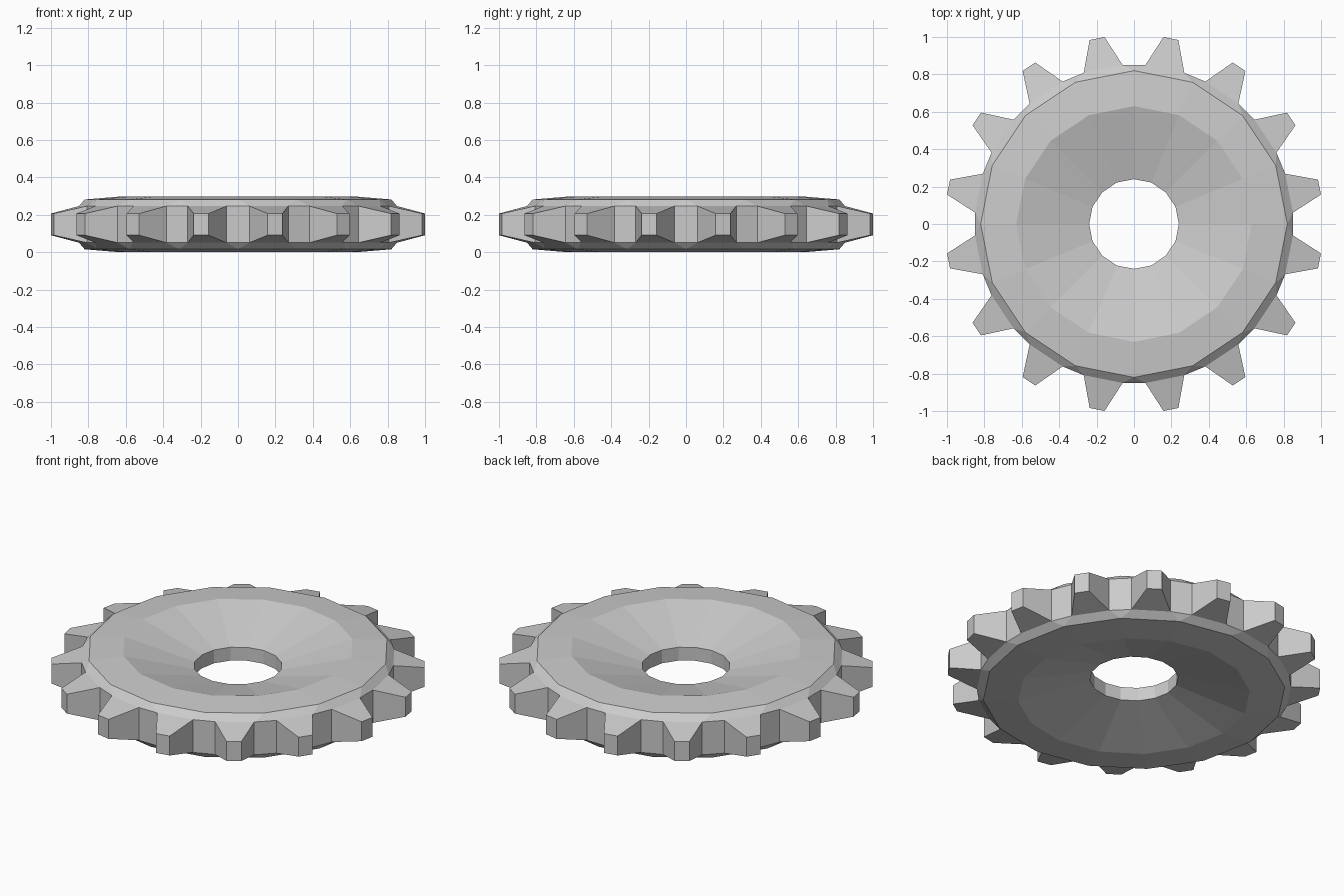
import bpy, bmesh
from math import cos, sin, radians

if "Cube" in bpy.data.objects:
    bpy.data.objects.remove(bpy.data.objects["Cube"])

TEETH = 16
STEP = 360 / TEETH
MID = 0.149                      # height of the symmetry plane

bm = bmesh.new()


def point(r, deg, z):
    a = radians(deg)
    return bm.verts.new((r * cos(a), r * sin(a), z))


def half(side):
    """Upper (side=1) or lower (side=-1) face of the sprocket."""
    # dished web: hole edge, rim crest, shoulder (radius, half height)
    rings = [[point(r, i * STEP, MID + side * h) for i in range(TEETH)]
             for r, h in ((0.24, 0.04), (0.63, 0.149), (0.82, 0.133))]
    # toothed outline: root, tip, tip, root for every tooth
    outline = []
    for i in range(TEETH):
        c = (i + 0.5) * STEP
        for r, d, h in ((0.852, -7.15, 0.098), (1.012, -2.3, 0.058),
                        (1.012, 2.3, 0.058), (0.852, 7.15, 0.098)):
            outline.append(point(r, c + d, MID + side * h))
    for a, b in zip(rings, rings[1:]):
        for i in range(TEETH):
            j = (i + 1) % TEETH
            bm.faces.new((a[i], b[i], b[j], a[j]))
    shoulder = rings[-1]
    for i in range(TEETH):
        j = (i + 1) % TEETH
        t = outline[4 * i:4 * i + 4]
        bm.faces.new((shoulder[i], t[0], t[3], shoulder[j]))   # tooth base
        bm.faces.new(t)                                        # tooth face
        bm.faces.new((shoulder[i], outline[4 * i - 1], t[0]))  # valley
    return rings[0], outline


# two mirrored faces joined by the hole wall and the tooth flanks
upper, lower = half(1), half(-1)
for a, b in zip(upper, lower):
    for i in range(len(a)):
        j = (i + 1) % len(a)
        bm.faces.new((a[i], a[j], b[j], b[i]))

bmesh.ops.recalc_face_normals(bm, faces=bm.faces)
mesh = bpy.data.meshes.new("sprocket_wheel")
bm.to_mesh(mesh)
bm.free()
bpy.context.collection.objects.link(bpy.data.objects.new("sprocket_wheel", mesh))
